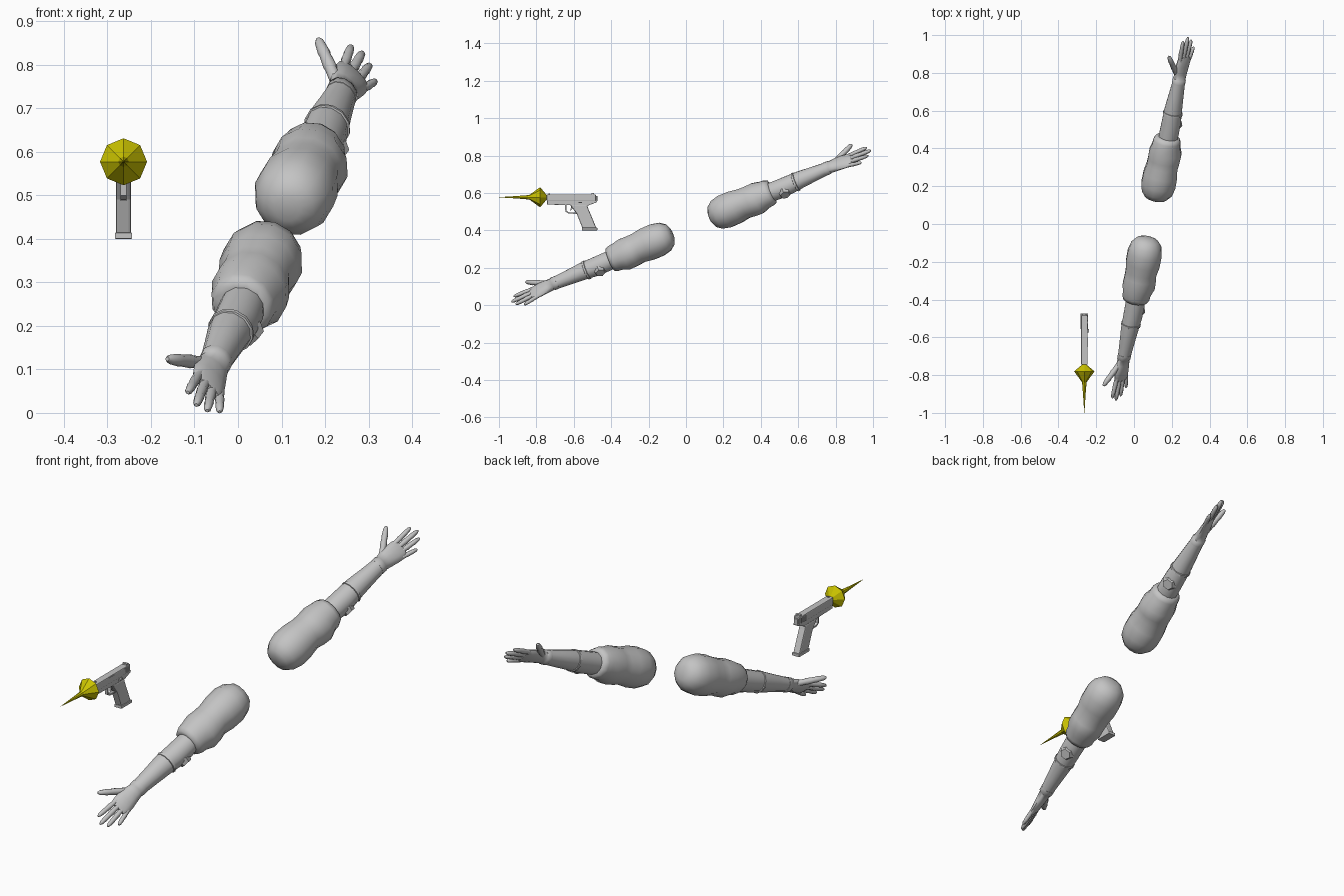
import bpy, bmesh, math
from mathutils import Vector, Matrix

cube = bpy.data.objects.get("Cube")
if cube:
    bpy.data.objects.remove(cube, do_unlink=True)


def material(name, color):
    m = bpy.data.materials.new(name)
    m.use_nodes = True
    m.diffuse_color = color
    m.node_tree.nodes["Principled BSDF"].inputs["Base Color"].default_value = color
    return m


GREY = material("plain grey", (0.55, 0.55, 0.55, 1))
YELLOW = material("flash yellow", (0.6, 0.55, 0.0, 1))


def finish(name, bm, mat, matrix=None, smooth=None):
    """Turn a bmesh into a named object."""
    if matrix:
        bm.transform(matrix)
    bmesh.ops.recalc_face_normals(bm, faces=bm.faces)
    mesh = bpy.data.meshes.new(name)
    bm.to_mesh(mesh)
    bm.free()
    mesh.materials.append(mat)
    ob = bpy.data.objects.new(name, mesh)
    bpy.context.collection.objects.link(ob)
    if smooth:
        bpy.ops.object.select_all(action='DESELECT')
        ob.select_set(True)
        bpy.context.view_layer.objects.active = ob
        bpy.ops.object.shade_smooth_by_angle(angle=math.radians(smooth))
    return ob


def loft(bm, rings, sides):
    """Skin elliptical rings of (centre, side radius, up radius) along a path."""
    along = (Vector(rings[-1][0]) - Vector(rings[0][0])).normalized()
    side = Vector((0, 0, 1)).cross(along).normalized()
    up = along.cross(side)
    loops = []
    for centre, rs, ru in rings:
        loop = []
        for i in range(sides):
            t = math.tau * i / sides
            loop.append(bm.verts.new(Vector(centre) + side * rs * math.cos(t) + up * ru * math.sin(t)))
        loops.append(loop)
    for p, q in zip(loops, loops[1:]):
        for i in range(sides):
            j = (i + 1) % sides
            bm.faces.new((p[i], p[j], q[j], q[i]))
    bm.faces.new(loops[0])
    bm.faces.new(loops[-1])


def limb(name, sections, sides, matrix, smooth=50):
    """Straight limb from (distance, sideways shift, side radius, up radius)."""
    bm = bmesh.new()
    loft(bm, [((a, s, 0), rs, ru) for a, s, rs, ru in sections], sides)
    return finish(name, bm, GREY, matrix, smooth)


def finger(name, start, end, radius, matrix):
    """Jointed finger with a rounded tip."""
    start, end = Vector(start), Vector(end)
    bm = bmesh.new()
    steps = ((0, 1), (0.3, 0.95), (0.36, 1.06), (0.62, 0.9), (0.68, 0.98), (0.92, 0.75), (1, 0.35))
    loft(bm, [(start.lerp(end, t), radius * k, radius * k) for t, k in steps], 8)
    return finish(name, bm, GREY, matrix, 45)


# Shared frame of the arms: outward, thumb side, back of hand
OUT = Vector((0.18, 0.906, 0.382)).normalized()
BACK = Vector((0.68, -0.39, 0.62))
BACK = (BACK - OUT * BACK.dot(OUT)).normalized()
THUMB = BACK.cross(OUT).normalized()
CENTRE = Vector((0.093, 0.027, 0.425))

SLEEVE = ((0.112, 0, .03, .03), (0.125, 0, .06, .06), (0.155, 0, .083, .083), (0.2, 0, .094, .094),
          (0.26, 0, .092, .094), (0.31, 0, .084, .086), (0.345, -.004, .088, .086),
          (0.39, -.004, .092, .086), (0.43, 0, .08, .074), (0.455, 0, .077, .072),
          (0.475, 0, .068, .064), (0.478, 0, .05, .048))
FOREARM = ((0.44, 0, .05, .05), (0.5, -.004, .054, .052), (0.57, -.004, .054, .05),
           (0.64, 0, .05, .046), (0.72, 0, .043, .039), (0.8, 0, .037, .032))
HAND = ((0.79, 0, .039, .034), (0.815, 0, .039, .033), (0.818, 0, .036, .029),
        (0.85, 0, .042, .024), (0.89, -.003, .047, .02), (0.93, -.008, .047, .015), (0.945, -.01, .04, .009))
FINGERS = {"index_finger": ((.92, .024, 0), (1.042, .029, 0), .0115),
           "middle_finger": ((.925, .002, 0), (1.06, -.003, 0), .012),
           "ring_finger": ((.92, -.02, 0), (1.04, -.033, 0), .0115),
           "little_finger": ((.91, -.041, 0), (.995, -.062, 0), .0105),
           "thumb": ((.845, .022, -.004), (.962, .106, -.01), .015)}

for label, sign in (("left", 1), ("right", -1)):
    M = Matrix((OUT * sign, THUMB, BACK)).transposed().to_4x4()
    M.translation = CENTRE
    limb(label + "_sleeve", SLEEVE, 12, M, 60)
    limb(label + "_forearm", FOREARM, 12, M)
    # Seam bands at elbow and glove
    limb(label + "_elbow_band", ((.61, -.002, .05, .047), (.612, -.002, .0555, .052),
                                 (.622, -.002, .0545, .051), (.624, -.002, .05, .046)), 12, M, 30)
    limb(label + "_glove", HAND, 12, M)
    for name, (start, end, radius) in FINGERS.items():
        finger(label + "_" + name, start, end, radius, M)
    # Six-sided elbow pad
    bm = bmesh.new()
    bmesh.ops.create_cone(bm, cap_ends=True, segments=6, radius1=.038, radius2=.026, depth=.024)
    pad = Matrix.Translation((.545, -.054, 0)) @ Matrix.Rotation(math.pi / 2, 4, 'X')
    finish(label + "_elbow_pad", bm, GREY, M @ pad)

# Pistol
GUN_X = -0.263


def plate(name, outline, width, bevel=0.0, x=GUN_X):
    """Side outline in (y, z) extruded across x."""
    bm = bmesh.new()
    face = bm.faces.new([bm.verts.new((x - width / 2, y, z)) for y, z in outline])
    out = bmesh.ops.extrude_face_region(bm, geom=[face])
    bmesh.ops.translate(bm, vec=(width, 0, 0), verts=[v for v in out["geom"] if isinstance(v, bmesh.types.BMVert)])
    ob = finish(name, bm, GREY)
    if bevel:
        mod = ob.modifiers.new("soft edges", 'BEVEL')
        mod.width = bevel
        mod.segments = 2
    return ob


def block(name, y0, y1, z0, z1, width, bevel=0.0, x=GUN_X):
    return plate(name, ((y0, z0), (y1, z0), (y1, z1), (y0, z1)), width, bevel, x)


block("slide", -.745, -.482, .556, .592, .034, .004)
plate("frame", ((-.742, .538), (-.6, .534), (-.53, .53), (-.478, .55), (-.476, .558), (-.742, .558)), .03, .002)
plate("grip", ((-.622, .538), (-.53, .538), (-.522, .515), (-.478, .41), (-.553, .41), (-.585, .49)), .035, .006)
plate("grip_base", ((-.557, .4), (-.474, .4), (-.474, .414), (-.557, .414)), .04, .002)
plate("trigger_guard", ((-.648, .538), (-.645, .5), (-.63, .49), (-.585, .488), (-.585, .495),
                        (-.627, .497), (-.638, .505), (-.64, .538)), .014)
plate("trigger", ((-.615, .538), (-.606, .538), (-.608, .515), (-.617, .503), (-.616, .52)), .007)
block("rear_sight", -.505, -.492, .59, .599, .024)
block("front_sight", -.735, -.727, .59, .597, .006)
block("hammer", -.484, -.474, .556, .584, .02, .002)
block("side_lever", -.575, -.555, .545, .552, .01, x=GUN_X + .021)
block("ejection_port", -.65, -.6, .574, .588, .004, x=GUN_X + .0165)
for i in range(6):
    for s in (-1, 1):
        y = -.53 + i * .007
        block("slide_rib", y, y + .003, .562, .586, .003, x=GUN_X + s * .0172)

# Muzzle flash: eight-sided spindle with a long spike
bm = bmesh.new()
loft(bm, [((GUN_X, y, .577), r, r) for y, r in
          ((-.74, .006), (-.78, .054), (-.838, .012), (-.9, .007), (-1.0, .0006))], 8)
finish("muzzle_flash", bm, YELLOW)
